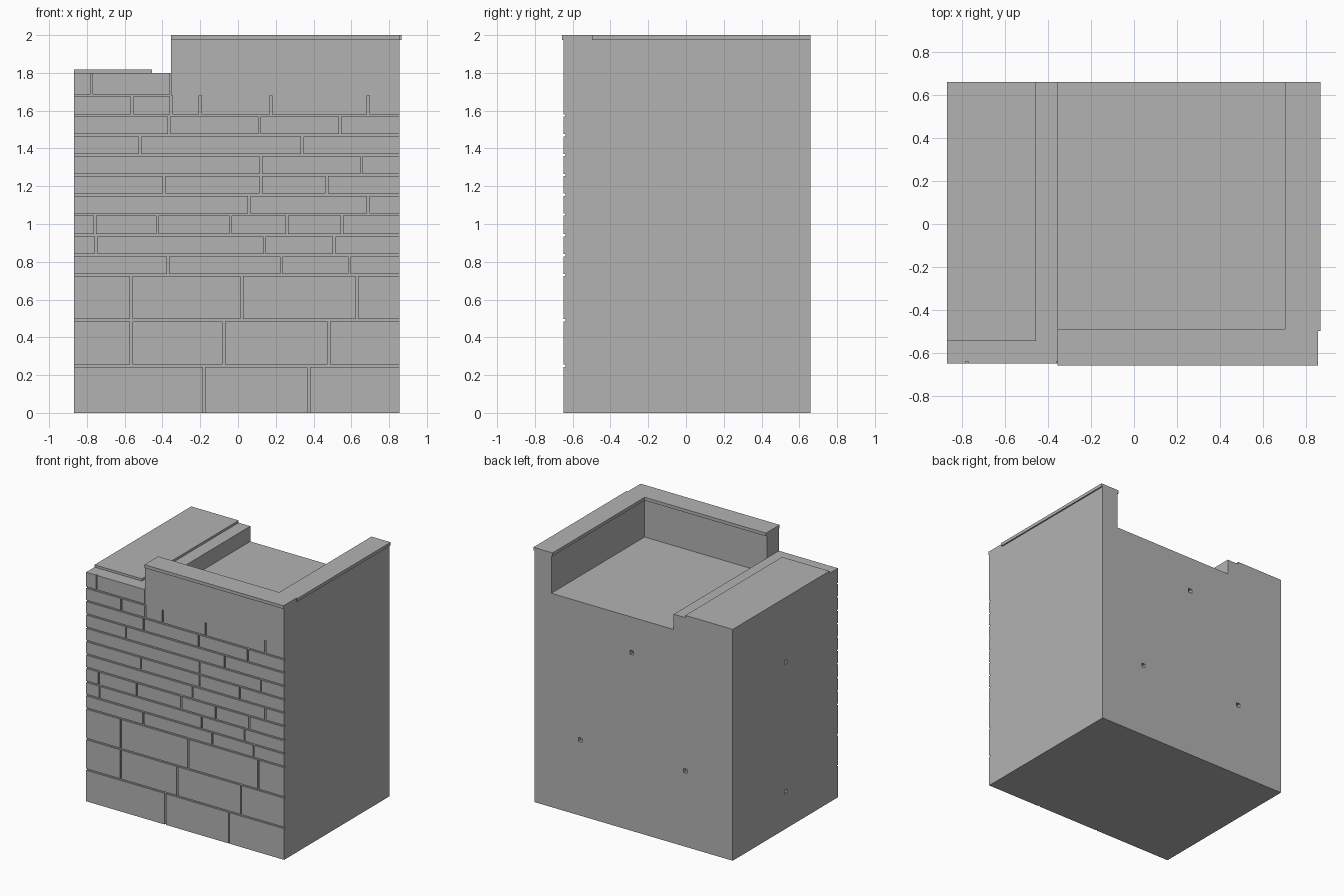
import bpy
import bmesh
from mathutils import Matrix, Vector

cube = bpy.data.objects.get("Cube")
if cube:
    bpy.data.objects.remove(cube, do_unlink=True)

stone = bpy.data.materials.new("grey_stone")
stone.use_nodes = True
GREY = (0.45, 0.45, 0.45, 1)
stone.diffuse_color = GREY
stone.node_tree.nodes["Principled BSDF"].inputs["Base Color"].default_value = GREY

# Main extents
LEFT, RIGHT, EDGE = -0.867, 0.855, 0.866
FRONT, BACK, CAP_FRONT = -0.648, 0.658, -0.657
CORE = FRONT + 0.009
STEP, FLOOR, LOW, CAP, TOP = -0.354, 1.68, 1.80, 1.975, 2.0
GAP = 0.006


def finish(bm, name):
    bmesh.ops.recalc_face_normals(bm, faces=bm.faces[:])
    mesh = bpy.data.meshes.new(name)
    bm.to_mesh(mesh)
    bm.free()
    mesh.materials.append(stone)
    ob = bpy.data.objects.new(name, mesh)
    bpy.context.collection.objects.link(ob)
    return ob


def add_box(bm, lo, hi):
    lo, hi = Vector(lo), Vector(hi)
    size = Matrix.Diagonal((*(hi - lo), 1))
    bmesh.ops.create_cube(bm, size=1, matrix=Matrix.Translation((lo + hi) / 2) @ size)


def box(name, lo, hi):
    bm = bmesh.new()
    add_box(bm, lo, hi)
    return finish(bm, name)


def prism(name, points, direction):
    bm = bmesh.new()
    face = bm.faces.new([bm.verts.new(p) for p in points])
    out = bmesh.ops.extrude_face_region(bm, geom=[face])
    moved = [v for v in out["geom"] if isinstance(v, bmesh.types.BMVert)]
    bmesh.ops.translate(bm, verts=moved, vec=direction)
    return finish(bm, name)


# Body with a sunken roof open to the back
section = [(LEFT, 0), (RIGHT, 0), (RIGHT, CAP), (0.71, CAP), (0.71, FLOOR),
           (STEP, FLOOR), (STEP, LOW), (LEFT, LOW)]
body = prism("body", [(x, CORE, z) for x, z in section], (0, BACK - CORE, 0))

# Small square holes in the back and side walls
bm = bmesh.new()
H = 0.016
for x, z in [(0.01, 1.40), (0.46, 0.595), (-0.455, 0.595)]:
    add_box(bm, (x - H, BACK - 0.03, z - H), (x + H, BACK + 0.03, z + H))
for z in (1.31, 0.29):
    add_box(bm, (LEFT - 0.03, -H, z - H), (LEFT + 0.03, H, z + H))
cutter = finish(bm, "hole_cutter")
cutter.hide_render = True
cut = body.modifiers.new("holes", "BOOLEAN")
cut.object = cutter
cut.operation = "DIFFERENCE"
cut.solver = "EXACT"
bpy.context.view_layer.objects.active = body
bpy.ops.object.modifier_apply(modifier=cut.name)
bpy.data.objects.remove(cutter, do_unlink=True)

# Front parapet, coping and low wall slab
box("front_parapet", (STEP, CORE, FLOOR), (RIGHT, -0.50, CAP))
coping = [(STEP, CAP_FRONT), (RIGHT, CAP_FRONT), (RIGHT, -0.497), (EDGE, -0.497),
          (EDGE, BACK), (0.70, BACK), (0.70, -0.487), (STEP, -0.487)]
prism("coping", [(x, y, CAP) for x, y in coping], (0, 0, TOP - CAP))
box("low_wall_slab", (LEFT, -0.543, LOW), (-0.455, BACK, LOW + 0.018))

# Front stone courses: bottom height, then the upright joints
courses = [
    (0.0, [-0.18, 0.375]),
    (0.25, [-0.565, -0.075, 0.48]),
    (0.49, [-0.565, 0.02, 0.63]),
    (0.73, [-0.37, 0.23, 0.59]),
    (0.835, [-0.75, 0.14, 0.51]),
    (0.94, [-0.757, -0.426, -0.04, 0.26, 0.55]),
    (1.05, [0.06, 0.69]),
    (1.155, [-0.39, 0.12, 0.47]),
    (1.26, [0.12, 0.654]),
    (1.365, [-0.52, 0.34]),
    (1.47, [-0.365, 0.114, 0.54]),
    (1.575, [-0.56, STEP, -0.20, 0.175, 0.69]),
]
bm = bmesh.new()


def lay_course(z0, z1, x0, x1, joints):
    ends = [x0 - GAP] + joints + [x1 + GAP]
    for a, b in zip(ends, ends[1:]):
        add_box(bm, (a + GAP, FRONT, z0), (b - GAP, CORE, z1))


heights = [z for z, _ in courses] + [FLOOR]
for (z, joints), top in zip(courses[:-1], heights[1:]):
    lay_course(z + GAP if z else 0, top - GAP, LEFT, RIGHT, joints)
# Top courses differ on either side of the step
z, joints = courses[-1]
lay_course(z + GAP, FLOOR - GAP, LEFT, STEP - GAP, joints[:1])
lay_course(z + GAP, FLOOR, STEP + GAP, RIGHT, joints[2:])
lay_course(FLOOR + GAP, LOW, LEFT, STEP - GAP, [-0.775])
lay_course(FLOOR, CAP, STEP, RIGHT, [])
finish(bm, "front_stones")
